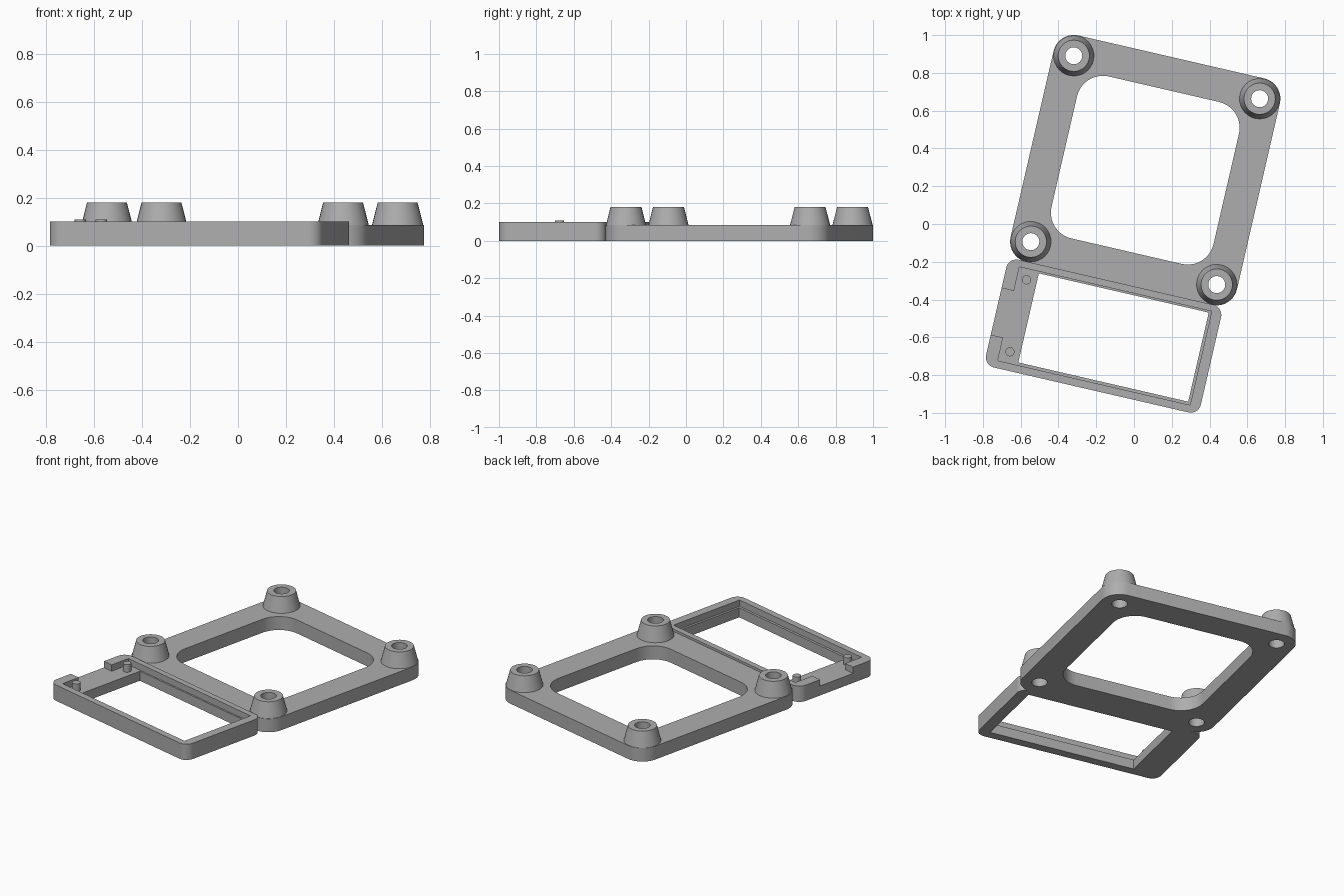
import bpy, bmesh, math
from mathutils import Matrix, Vector

if "Cube" in bpy.data.objects:
    bpy.data.objects.remove(bpy.data.objects["Cube"])

TURN = Matrix.Rotation(math.radians(-13), 4, 'Z')   # whole model is turned on the ground

grey = bpy.data.materials.new("plain grey")
grey.use_nodes = True
grey.diffuse_color = (0.42, 0.42, 0.42, 1)
grey.node_tree.nodes["Principled BSDF"].inputs["Base Color"].default_value = (0.42, 0.42, 0.42, 1)


def finish(bm, name):
    bmesh.ops.recalc_face_normals(bm, faces=bm.faces)
    bm.transform(TURN)
    mesh = bpy.data.meshes.new(name)
    bm.to_mesh(mesh)
    bm.free()
    mesh.materials.append(grey)
    ob = bpy.data.objects.new(name, mesh)
    bpy.context.collection.objects.link(ob)
    return ob


def activate(ob):
    bpy.ops.object.select_all(action='DESELECT')
    ob.select_set(True)
    bpy.context.view_layer.objects.active = ob


def smooth(ob):
    activate(ob)
    bpy.ops.object.shade_smooth_by_angle(angle=math.radians(30))


def slab(name, u0, u1, v0, v1, z0, z1, r=0.0, steps=10):
    """Upright block with rounded vertical corners."""
    pts = []
    corners = [(u1 - r, v1 - r), (u0 + r, v1 - r), (u0 + r, v0 + r), (u1 - r, v0 + r)]
    for i, (u, v) in enumerate(corners):
        for k in range(steps + 1 if r else 1):
            a = math.pi / 2 * (i + k / steps)
            pts.append((u + r * math.cos(a), v + r * math.sin(a), z0))
    bm = bmesh.new()
    face = bm.faces.new([bm.verts.new(p) for p in pts])
    top = bmesh.ops.extrude_face_region(bm, geom=[face])
    bmesh.ops.translate(bm, vec=(0, 0, z1 - z0),
                        verts=[g for g in top["geom"] if isinstance(g, bmesh.types.BMVert)])
    return finish(bm, name)


def rod(name, u, v, r, z0, z1):
    bm = bmesh.new()
    bmesh.ops.create_cone(bm, cap_ends=True, segments=32, radius1=r, radius2=r, depth=z1 - z0,
                          matrix=Matrix.Translation((u, v, (z0 + z1) / 2)))
    return finish(bm, name)


def cut(ob, cutter):
    cutter.hide_render = True
    mod = ob.modifiers.new("cut", 'BOOLEAN')
    mod.operation, mod.solver, mod.object = 'DIFFERENCE', 'EXACT', cutter
    activate(ob)
    bpy.ops.object.modifier_apply(modifier=mod.name)
    bpy.data.objects.remove(cutter)


# Square mounting plate
CU, CV, HALF, PITCH, HOLE, THICK = -0.006, 0.291, 0.615, 0.505, 0.045, 0.085
plate = slab("mounting_plate", CU - HALF, CU + HALF, CV - HALF, CV + HALF, 0, THICK, r=0.11)
OPEN = 0.44
cut(plate, slab("plate_opening", CU - OPEN, CU + OPEN, CV - OPEN, CV + OPEN, -0.1, 0.3, r=0.14))

# Tapered standoffs with through holes at the plate corners
profile = [(HOLE, THICK), (HOLE, 0.18), (0.083, 0.18), (0.107, THICK)]
sides = {-1: "right", 1: "left"}
ends = {-1: "front", 1: "back"}
for sv in (-1, 1):
    for su in (-1, 1):
        u, v = CU + su * PITCH, CV + sv * PITCH
        cut(plate, rod("screw_hole", u, v, HOLE, -0.1, 0.3))
        bm = bmesh.new()
        verts = [bm.verts.new((u + r, v, z)) for r, z in profile]
        edges = [bm.edges.new(pair) for pair in zip(verts, verts[1:])]
        bmesh.ops.spin(bm, geom=verts + edges, cent=(u, v, 0), axis=(0, 0, 1),
                       angle=math.tau, steps=32, use_merge=True)
        bmesh.ops.remove_doubles(bm, verts=bm.verts, dist=0.0001)
        smooth(finish(bm, f"standoff_{ends[sv]}_{sides[su]}"))
smooth(plate)

# Display bezel with recess, window and side notch
FLOOR = 0.06
bezel = slab("display_bezel", -0.607, 0.56, -0.907, -0.322, 0, 0.1, r=0.055)
cut(bezel, slab("recess", -0.54, 0.505, -0.867, -0.358, FLOOR, 0.3))
cut(bezel, slab("window", -0.432, 0.491, -0.852, -0.368, -0.1, 0.3))
cut(bezel, slab("side_notch", -0.7, -0.5, -0.742, -0.488, FLOOR, 0.3))
smooth(bezel)

# Locating pins on the recess floor
for end, v in (("front", -0.807), ("back", -0.416)):
    smooth(rod(f"locating_pin_{end}", -0.488, v, 0.024, FLOOR - 0.01, 0.108))
